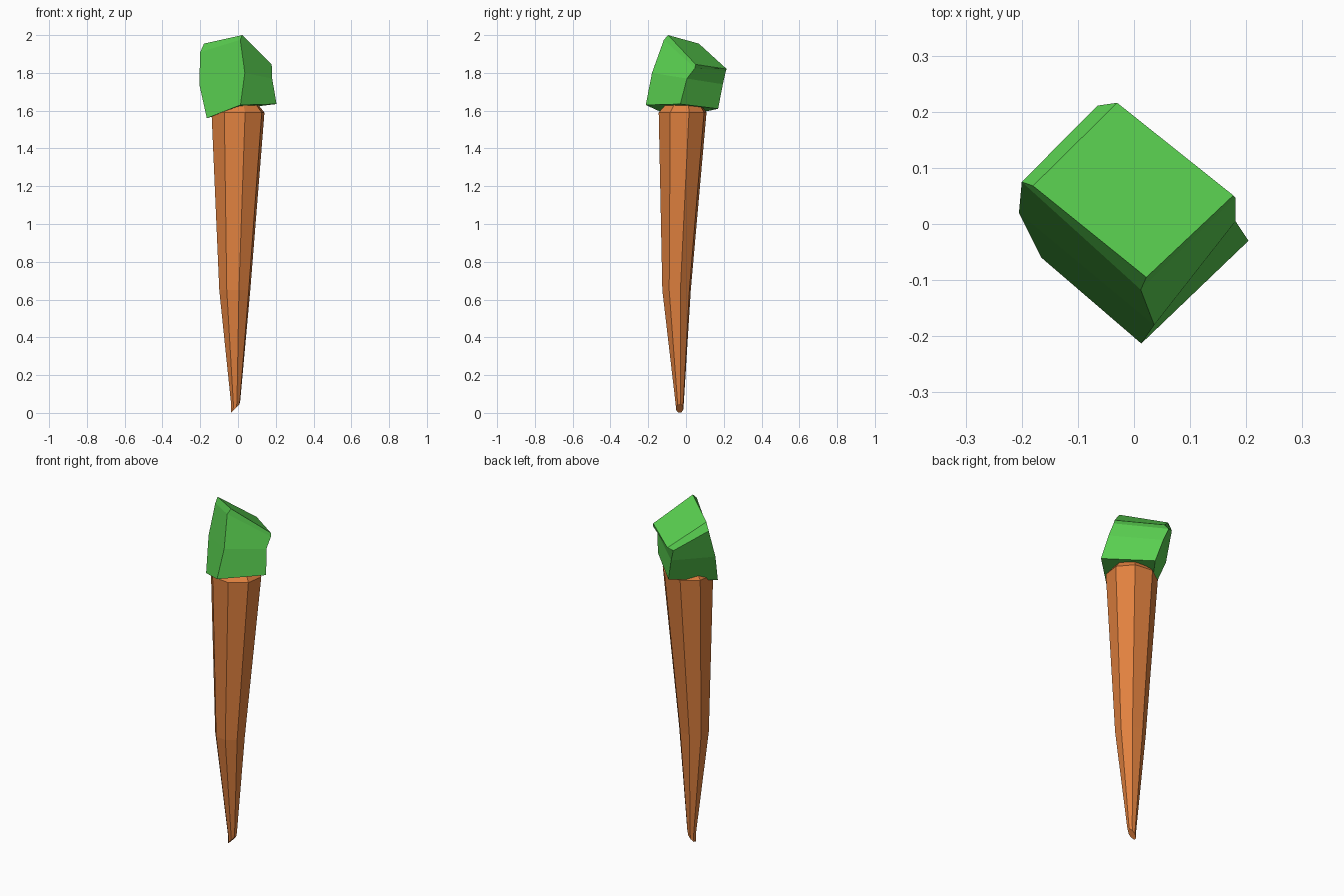
import bpy
from math import cos, sin, radians

if "Cube" in bpy.data.objects:
    bpy.data.objects.remove(bpy.data.objects["Cube"])


def material(name, color):
    m = bpy.data.materials.new(name)
    m.diffuse_color = color
    m.use_nodes = True
    m.node_tree.nodes["Principled BSDF"].inputs["Base Color"].default_value = m.diffuse_color
    return m


def loft(name, rings, mat):
    """Skin a stack of rings (bottom to top, counter-clockwise) and cap both ends."""
    n = len(rings[0])
    verts = [p for ring in rings for p in ring]
    faces = [tuple(reversed(range(n))), tuple(range(len(verts) - n, len(verts)))]
    for r in range(len(rings) - 1):
        a, b = r * n, (r + 1) * n
        for i in range(n):
            j = (i + 1) % n
            faces.append((a + i, a + j, b + j, b + i))
    mesh = bpy.data.meshes.new(name)
    mesh.from_pydata(verts, [], faces)
    mesh.update()
    mesh.materials.append(mat)
    obj = bpy.data.objects.new(name, mesh)
    bpy.context.collection.objects.link(obj)
    return obj


def octagon(cx, cy, rx, ry, z, slope=0.0):
    ring = []
    for i in range(8):
        a = radians(15 + 45 * i)
        dx = rx * cos(a)
        ring.append((cx + dx, cy + ry * sin(a), z + slope * dx))
    return ring


# Tapered eight-sided root with a slanted tip and chamfered top
loft("root", [
    octagon(-0.014, -0.034, 0.023, 0.020, 0.024, 1.05),
    octagon(-0.012, -0.034, 0.025, 0.023, 0.055, 0.5),
    octagon(-0.017, -0.050, 0.085, 0.078, 0.65),
    octagon(0.0, -0.018, 0.145, 0.131, 1.59),
    octagon(0.0, -0.010, 0.095, 0.085, 1.65),
], material("orange", (0.75, 0.22, 0.05, 1)))

# Chunky skewed block on top: corners run left, front, right, back
loft("leafy_top", [
    [(-0.165, -0.06, 1.56), (0.013, -0.213, 1.63), (0.204, -0.03, 1.635), (-0.005, 0.17, 1.61)],
    [(-0.205, 0.02, 1.74), (0.036, -0.18, 1.80), (0.181, 0.005, 1.77), (-0.04, 0.195, 1.74)],
    [(-0.20, 0.075, 1.91), (0.012, -0.117, 1.975), (0.181, 0.047, 1.825), (-0.065, 0.211, 1.81)],
    [(-0.18, 0.068, 1.955), (0.022, -0.095, 2.0), (0.177, 0.051, 1.845), (-0.03, 0.216, 1.82)],
], material("green", (0.1, 0.62, 0.08, 1)))
